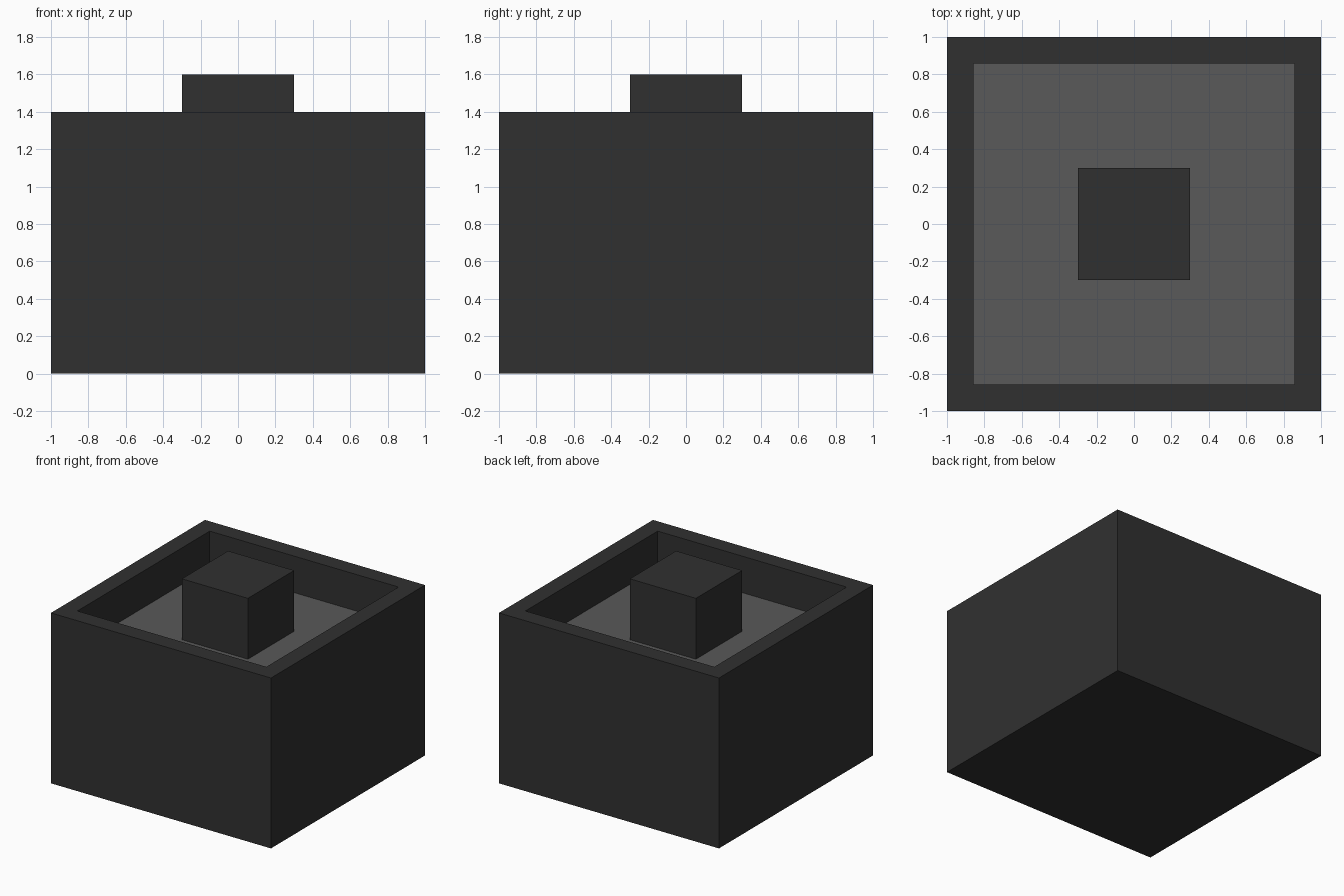
import bpy
import bmesh
from mathutils import Matrix

cube = bpy.data.objects.get("Cube")
if cube:
    bpy.data.objects.remove(cube, do_unlink=True)


def material(name, value):
    mat = bpy.data.materials.new(name)
    mat.use_nodes = True
    colour = (value, value, value, 1)
    mat.diffuse_color = colour
    mat.node_tree.nodes["Principled BSDF"].inputs["Base Color"].default_value = colour
    return mat


def box(bm, width, z0, z1):
    """Add a square box from z0 to z1 and return its top face."""
    m = Matrix.Translation((0, 0, (z0 + z1) / 2)) @ Matrix.Diagonal((width, width, z1 - z0, 1))
    bmesh.ops.create_cube(bm, size=1, matrix=m)
    return max(bm.faces, key=lambda f: f.calc_center_median().z)


def finish(bm, name, mats):
    mesh = bpy.data.meshes.new(name)
    bmesh.ops.recalc_face_normals(bm, faces=bm.faces[:])
    bm.to_mesh(mesh)
    bm.free()
    for mat in mats:
        mesh.materials.append(mat)
    obj = bpy.data.objects.new(name, mesh)
    bpy.context.collection.objects.link(obj)
    return obj


charcoal = material("charcoal", 0.03)
grey = material("mid grey", 0.1)

# Tub: box with a rim 0.2 wide around a recess 0.3 deep, grey on the floor
bm = bmesh.new()
top = box(bm, 2.0, 0.0, 1.4)
bmesh.ops.inset_region(bm, faces=[top], thickness=0.2)
floor = bmesh.ops.extrude_discrete_faces(bm, faces=[top])["faces"][0]
bmesh.ops.translate(bm, verts=floor.verts[:], vec=(0, 0, -0.3))
floor.material_index = 1
finish(bm, "tub", [charcoal, grey])

# Post: square block standing on the recessed floor
bm = bmesh.new()
box(bm, 0.6, 1.1, 1.6)
finish(bm, "post", [charcoal])
